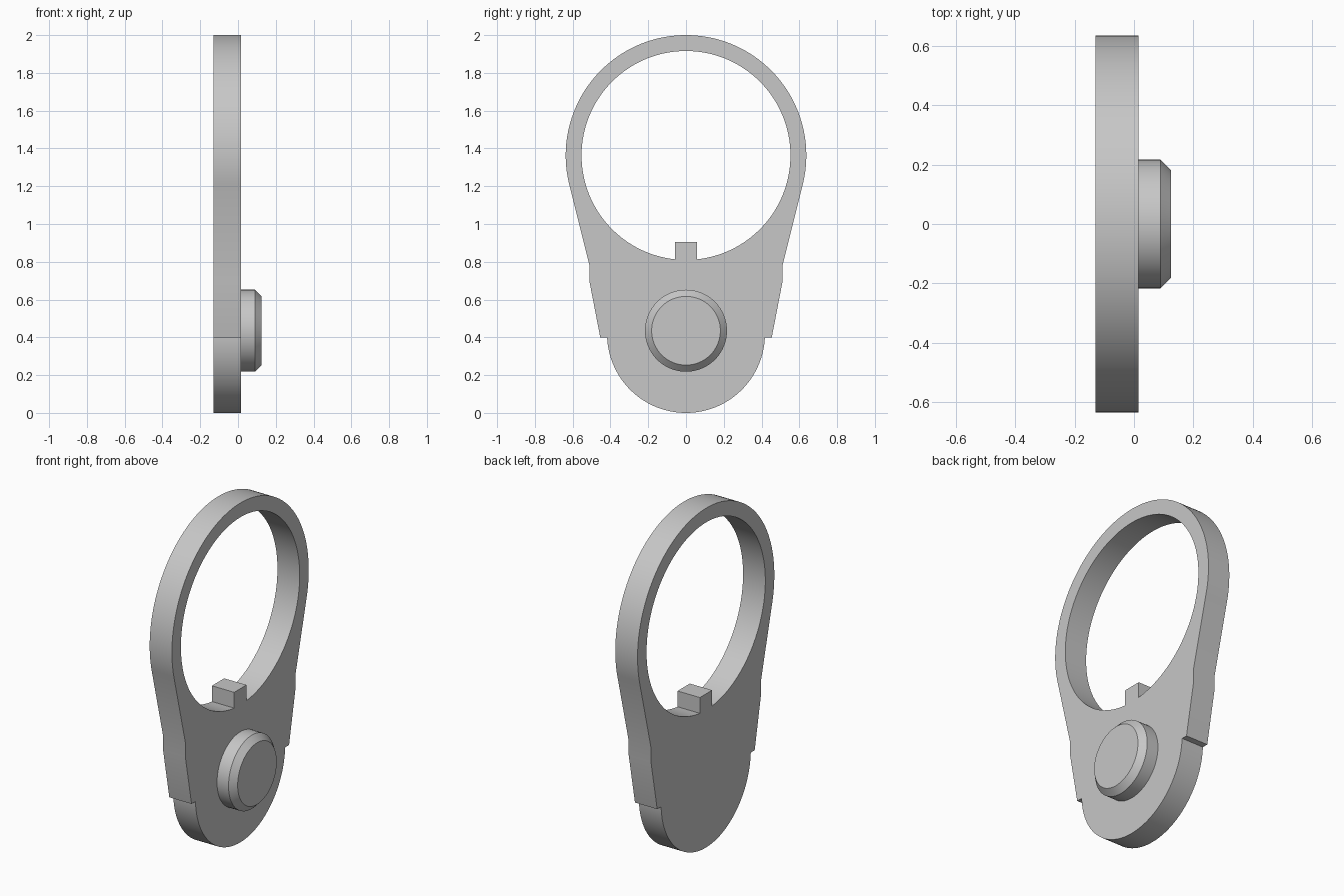
import bpy, bmesh
from math import sin, cos, asin, pi, radians

cube = bpy.data.objects.get("Cube")
if cube:
    bpy.data.objects.remove(cube)

GREY = (0.57, 0.57, 0.57, 1)
grey = bpy.data.materials.new("plain grey")
grey.use_nodes = True
grey.diffuse_color = GREY
grey.node_tree.nodes["Principled BSDF"].inputs["Base Color"].default_value = GREY

BACK, FACE = -0.13, 0.015      # plate faces along x
RING_Z, RING_R, HOLE_R = 1.363, 0.637, 0.553
FOOT_R, BOSS_Z = 0.418, 0.435


def arc(z, r, start, end, steps):
    """Points (y, z) on a circle centred on y = 0, angles in radians."""
    angles = [start + (end - start) * i / steps for i in range(steps + 1)]
    return [(r * cos(a), z + r * sin(a)) for a in angles]


def finish(bm, name):
    bmesh.ops.recalc_face_normals(bm, faces=bm.faces)
    mesh = bpy.data.meshes.new(name)
    bm.to_mesh(mesh)
    bm.free()
    mesh.materials.append(grey)
    obj = bpy.data.objects.new(name, mesh)
    bpy.context.collection.objects.link(obj)
    bpy.ops.object.select_all(action='DESELECT')
    obj.select_set(True)
    bpy.context.view_layer.objects.active = obj
    bpy.ops.object.shade_smooth_by_angle(angle=radians(20))
    return obj


def add_loop(bm, points):
    verts = [bm.verts.new((BACK, y, z)) for y, z in points]
    return [bm.edges.new((v, verts[i - 1])) for i, v in enumerate(verts)]


# Plate outline: ring top, tapered flanks with a shoulder, rounded foot
tilt = radians(14)
flank = [(0.512, 0.785), (0.512, 0.70), (0.454, 0.40)]
foot_angle = asin((0.40 - FOOT_R) / FOOT_R)
outline = arc(RING_Z, RING_R, -tilt, pi + tilt, 96)
outline += [(-y, z) for y, z in flank]
outline += arc(FOOT_R, FOOT_R, pi - foot_angle, 2 * pi + foot_angle, 64)
outline += flank[::-1]

# Round hole with a square key rising from its lowest point
KEY_W, KEY_TOP = 0.057, 0.906
half = asin(KEY_W / HOLE_R)
hole = arc(RING_Z, HOLE_R, -pi / 2 + half, 1.5 * pi - half, 128)
hole += [(-KEY_W, KEY_TOP), (KEY_W, KEY_TOP)]

bm = bmesh.new()
edges = add_loop(bm, outline) + add_loop(bm, hole)
bmesh.ops.triangle_fill(bm, edges=edges, use_beauty=True)
result = bmesh.ops.extrude_face_region(bm, geom=bm.faces[:], use_keep_orig=True)
moved = [g for g in result["geom"] if isinstance(g, bmesh.types.BMVert)]
bmesh.ops.translate(bm, verts=moved, vec=(FACE - BACK, 0, 0))
finish(bm, "ring_plate")

# Round boss with a chamfered rim, stacked from circular sections
bm = bmesh.new()
sections = [(FACE - 0.02, 0.217), (0.09, 0.217), (0.125, 0.182)]
rings = []
for x, r in sections:
    points = arc(BOSS_Z, r, 0, 2 * pi, 64)[:-1]
    rings.append([bm.verts.new((x, y, z)) for y, z in points])
for low, high in zip(rings, rings[1:]):
    for i in range(len(low)):
        bm.faces.new((low[i - 1], low[i], high[i], high[i - 1]))
bm.faces.new(rings[0])
bm.faces.new(rings[-1])
finish(bm, "chamfered_boss")
